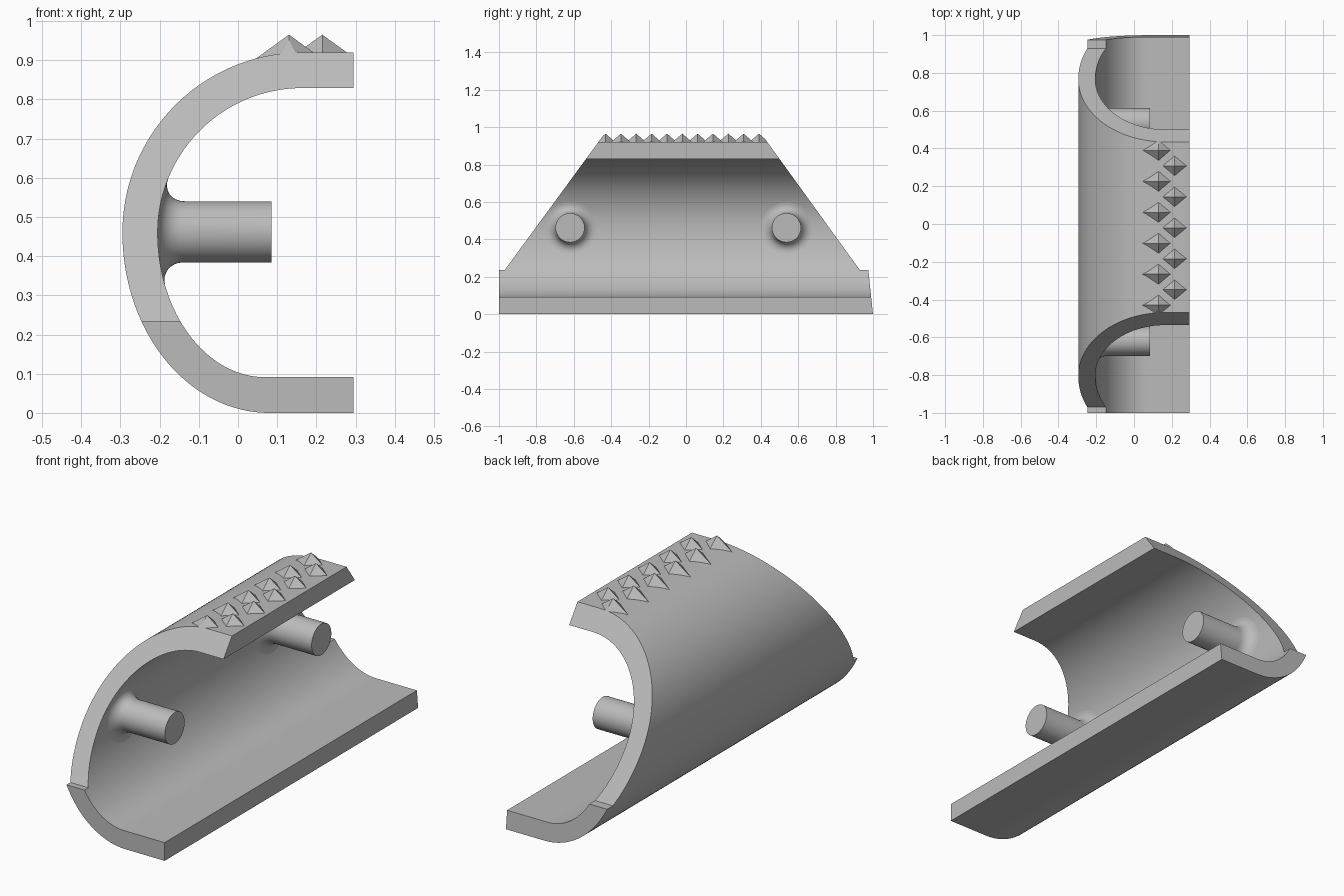
import bpy, bmesh
from math import sin, cos, pi, sqrt
from mathutils import Vector

cube = bpy.data.objects.get("Cube")
if cube:
    bpy.data.objects.remove(cube, do_unlink=True)

grey = bpy.data.materials.new("plain grey")
grey.use_nodes = True
colour = (0.5, 0.5, 0.5, 1)
grey.diffuse_color = colour
grey.node_tree.nodes["Principled BSDF"].inputs["Base Color"].default_value = colour

MID = 0.46      # height of the middle of the shell
EDGE = 0.295    # x of the open edge


def finish(name, bm, smooth=False):
    bmesh.ops.recalc_face_normals(bm, faces=bm.faces[:])
    mesh = bpy.data.meshes.new(name)
    bm.to_mesh(mesh)
    bm.free()
    mesh.materials.append(grey)
    ob = bpy.data.objects.new(name, mesh)
    bpy.context.collection.objects.link(ob)
    if smooth:
        smooth_shade(ob)
    return ob


def smooth_shade(ob):
    bpy.ops.object.select_all(action='DESELECT')
    ob.select_set(True)
    bpy.context.view_layer.objects.active = ob
    bpy.ops.object.shade_smooth_by_angle(angle=0.5)


def prism(name, points, offset):
    bm = bmesh.new()
    face = bm.faces.new([bm.verts.new(p) for p in points])
    ext = bmesh.ops.extrude_face_region(bm, geom=[face])
    moved = [v for v in ext["geom"] if isinstance(v, bmesh.types.BMVert)]
    bmesh.ops.translate(bm, verts=moved, vec=offset)
    return finish(name, bm)


def trim(ob, cutter):
    mod = ob.modifiers.new("trim", 'BOOLEAN')
    mod.operation = 'INTERSECT'
    mod.solver = 'EXACT'
    mod.object = cutter
    bpy.context.view_layer.update()
    graph = bpy.context.evaluated_depsgraph_get()
    mesh = bpy.data.meshes.new_from_object(ob.evaluated_get(graph))
    ob.modifiers.clear()
    ob.data = mesh


def half_arc(cx, rx, rz, top, steps=36):
    """Quarter ellipse from the open side round to the left middle."""
    sign = 1 if top else -1
    return [(cx - rx * sin(i * pi / 2 / steps), MID + sign * rz * cos(i * pi / 2 / steps))
            for i in range(steps + 1)]


def c_side(lower_cx, upper_cx, left, rz):
    low = half_arc(lower_cx, lower_cx - left, rz, False)
    up = half_arc(upper_cx, upper_cx - left, rz, True)
    return [(0.4, MID - rz)] + low + up[-2::-1] + [(0.4, MID + rz)]


# Curved shell, extruded along y
outer = c_side(0.08, 0.165, -0.295, 0.46)
inner = c_side(0.07, 0.165, -0.205, 0.369)
shell = prism("curved_shell", [(x, -1.1, z) for x, z in outer + inner[::-1]], (0, 2.2, 0))

# Side outline with slanted ends and small steps, used for trimming
outline = [(-1, -0.1), (-1, 0.235), (-0.97, 0.235), (-0.41, 1.0),
           (0.377, 1.0), (0.93, 0.235), (0.975, 0.235), (1.01, -0.1)]
cutter = prism("trim_helper", [(-0.5, y, z) for y, z in outline], (0.5 + EDGE, 0, 0))
cutter.hide_render = True
trim(shell, cutter)
smooth_shade(shell)

# Two staggered rows of pyramid spikes
bm = bmesh.new()
for x, first, count in ((0.13, 0.39, 6), (0.215, 0.308, 5)):
    for i in range(count):
        y = first - 0.164 * i
        tip = bm.verts.new((x, y, 0.965))
        base = [bm.verts.new((x + a, y + b, 0.9))
                for a, b in ((0.09, 0), (0, 0.075), (-0.09, 0), (0, -0.075))]
        bm.faces.new(base)
        for j in range(4):
            bm.faces.new((base[j], base[(j + 1) % 4], tip))
spikes = finish("grip_spikes", bm)
trim(spikes, cutter)
bpy.data.objects.remove(cutter, do_unlink=True)


# Round pegs with fillets that follow the inner wall
def wall_x(z):
    cx, r = (0.165, 0.369) if z > MID else (0.07, 0.369)
    return cx - (cx + 0.205) * sqrt(1 - ((z - MID) / r) ** 2)


def peg(name, y):
    radius, fillet, sides = 0.078, 0.06, 48
    rings = [(radius + fillet, -0.02)]
    for i in range(9):
        a = i * pi / 16
        rings.append((radius + fillet * (1 - sin(a)), fillet * (1 - cos(a))))
    bm = bmesh.new()
    loops = []
    for r, h in rings + [(radius, None)]:
        loop = []
        for k in range(sides):
            a = 2 * pi * k / sides
            z = 0.462 + r * sin(a)
            x = 0.085 if h is None else wall_x(z) + h
            loop.append(bm.verts.new((x, y + r * cos(a), z)))
        loops.append(loop)
    for a, b in zip(loops, loops[1:]):
        for k in range(sides):
            n = (k + 1) % sides
            bm.faces.new((a[k], a[n], b[n], b[k]))
    bm.faces.new(loops[0])
    bm.faces.new(loops[-1])
    return finish(name, bm, smooth=True)


peg("front_peg", -0.62)
peg("back_peg", 0.537)
